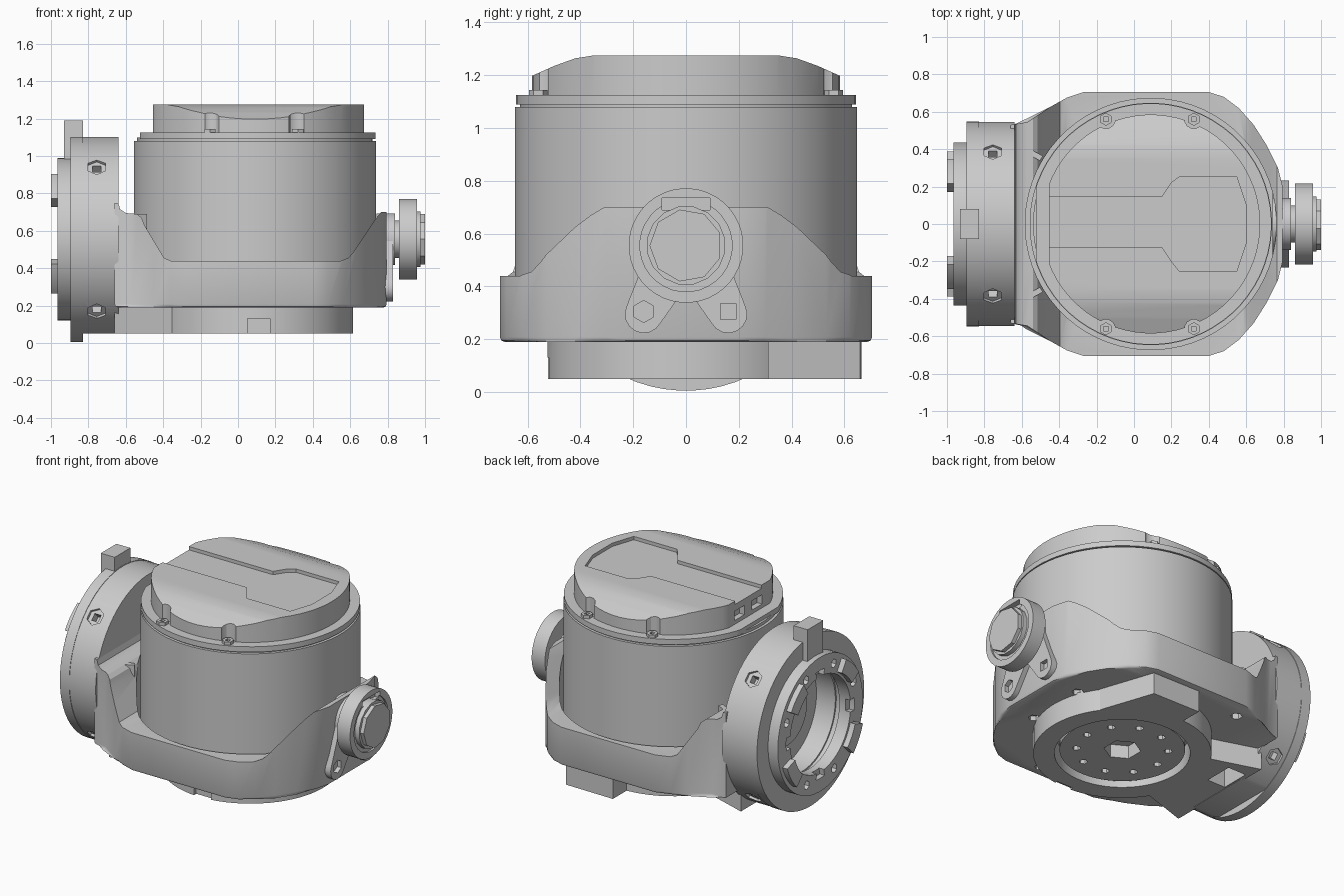
import bpy, bmesh, math
from mathutils import Matrix, Vector

if "Cube" in bpy.data.objects:
    bpy.data.objects.remove(bpy.data.objects["Cube"])

grey = bpy.data.materials.new("machined_grey")
grey.use_nodes = True
grey.diffuse_color = (0.6, 0.6, 0.6, 1)
grey.node_tree.nodes["Principled BSDF"].inputs["Base Color"].default_value = (0.6, 0.6, 0.6, 1)

DX = 0.09      # drum axis x
HZ = 0.555     # height of the side joint axis


def circle(a, b, r, n=64):
    return [(a + r * math.cos(math.tau * (i + 0.5) / n), b + r * math.sin(math.tau * (i + 0.5) / n))
            for i in range(n)]


def arc_band(a, b, r0, r1, mid, half, n=8):
    angles = [math.radians(mid - half + 2 * half * i / n) for i in range(n + 1)]
    outer = [(a + r1 * math.cos(t), b + r1 * math.sin(t)) for t in angles]
    inner = [(a + r0 * math.cos(t), b + r0 * math.sin(t)) for t in reversed(angles)]
    return outer + inner


def mirrored(half):
    return half + [(x, -y) for x, y in reversed(half)]


def prism(name, pts, axis, lo, hi, bevel=0, matrix=None):
    """Extrude a flat outline along one axis."""
    place = {"x": lambda a, b, c: (c, a, b), "y": lambda a, b, c: (a, c, b),
             "z": lambda a, b, c: (a, b, c)}[axis]
    bm = bmesh.new()
    low = [bm.verts.new(place(a, b, lo)) for a, b in pts]
    high = [bm.verts.new(place(a, b, hi)) for a, b in pts]
    caps = [bm.faces.new(low), bm.faces.new(high)]
    for i in range(len(pts)):
        j = (i + 1) % len(pts)
        bm.faces.new((low[i], low[j], high[j], high[i]))
    if bevel:
        rim = list({e for f in caps for e in f.edges})
        bmesh.ops.bevel(bm, geom=rim, offset=bevel, segments=2, profile=0.5, affect="EDGES")
    bmesh.ops.recalc_face_normals(bm, faces=bm.faces)
    if matrix:
        bm.transform(matrix)
    mesh = bpy.data.meshes.new(name)
    bm.to_mesh(mesh)
    bm.free()
    mesh.materials.append(grey)
    obj = bpy.data.objects.new(name, mesh)
    bpy.context.collection.objects.link(obj)
    return obj


def box(name, x0, x1, y0, y1, z0, z1):
    return prism(name, [(x0, y0), (x1, y0), (x1, y1), (x0, y1)], "z", z0, z1)


def combine(obj, other, op="DIFFERENCE"):
    mod = obj.modifiers.new("combine", "BOOLEAN")
    mod.operation, mod.solver, mod.object = op, "EXACT", other
    dg = bpy.context.evaluated_depsgraph_get()
    mesh = bpy.data.meshes.new_from_object(obj.evaluated_get(dg))
    obj.modifiers.clear()
    obj.data = mesh
    bpy.data.objects.remove(other)


def cut(obj, pts, axis, lo, hi, matrix=None):
    combine(obj, prism("cutter", pts, axis, lo, hi, matrix=matrix))


# Drum and its lip
prism("drum", circle(DX, 0, 0.648), "z", 0.22, 1.08)
prism("drum_groove", circle(DX, 0, 0.63), "z", 1.07, 1.1)
lip = prism("drum_lip", circle(DX, 0, 0.645), "z", 1.09, 1.125)
combine(lip, box("cutter", -0.7, -0.525, -0.5, 0.5, 1, 1.2))

# Domed cap with a key shaped recess and screw notches
cap = prism("cap", circle(DX, 0, 0.585), "z", 1.115, 1.4)
dome = [(0.7, 1.1), (0.7, 1.16), (0.585, 1.197), (0.5, 1.235), (0.42, 1.264), (0.35, 1.275)]
combine(cap, prism("cutter", dome + [(-y, z) for y, z in reversed(dome)], "x", -0.455, 0.8), "INTERSECT")
key = [(-0.6, 0.145), (0.15, 0.145), (0.2, 0.22), (0.24, 0.25), (0.55, 0.25), (0.6, 0.1),
       (0.6, -0.1), (0.55, -0.25), (0.24, -0.25), (0.2, -0.2), (0.15, -0.125), (-0.6, -0.125)]
cut(cap, key, "z", 1.253, 1.4)
for y in (-0.08, 0.1):
    combine(cap, box("cutter", -0.6, -0.42, y - 0.05, y + 0.05, 1.15, 1.21))
for x in (-0.15, 0.32):
    for s in (-1, 1):
        cut(cap, circle(x, s * 0.56, 0.05, 12), "z", 1.1, 1.4)
        screw = prism("cap_screw", circle(x, s * 0.56, 0.035, 6), "z", 1.1, 1.145)
        cut(screw, circle(x, s * 0.56, 0.018, 4), "z", 1.125, 1.2)

# Yoke: plan outline, trimmed by its front profile, hollowed for the drum
plan = mirrored([(-0.66, 0.53), (-0.57, 0.545), (-0.45, 0.625), (-0.36, 0.675), (-0.27, 0.705),
                 (0.4, 0.705), (0.48, 0.68), (0.56, 0.62), (0.64, 0.53), (0.71, 0.42),
                 (0.77, 0.3), (0.795, 0.2)])
yoke = prism("yoke", plan, "z", 0.19, 1.2, bevel=0.018)
profile = [(-0.7, 0.1), (0.9, 0.1), (0.9, 0.7), (0.765, 0.7), (0.74, 0.67), (0.62, 0.49),
           (0.59, 0.455), (0.55, 0.44), (-0.36, 0.44), (-0.395, 0.455), (-0.5, 0.63),
           (-0.515, 0.67), (-0.54, 0.69), (-0.6, 0.695), (-0.63, 0.715), (-0.64, 0.75), (-0.7, 0.75)]
combine(yoke, prism("cutter", profile, "y", -1, 1), "INTERSECT")
cut(yoke, circle(DX, 0, 0.672), "z", 0.26, 1.3)
for s in (-1, 1):      # inner guide tabs
    turn = Matrix.Translation((-0.53, s * 0.37, 0)) @ Matrix.Rotation(s * -0.5, 4, "Z")
    prism("guide_tab", [(-0.06, -0.015), (0.04, -0.015), (0.04, 0.015), (-0.06, 0.015)],
          "z", 0.25, 0.69, matrix=turn)
for x, y in ((0.6, 0.2), (0.6, -0.2), (0.2, 0.62), (0.2, -0.62), (-0.3, 0.58), (-0.3, -0.58)):
    cut(yoke, circle(x, y, 0.035, 6), "z", 0.1, 0.23)

# Bottom mounting ring, stop block and recessed output disc
ring = prism("mount_ring", circle(DX, 0, 0.525), "z", 0.05, 0.2)
cut(ring, circle(DX, 0, 0.4), "z", 0, 0.3)
combine(ring, box("cutter", 0.05, 0.17, -0.6, -0.5, 0, 0.13))
prism("stop_block", [(0.52, 0.31), (0.4, 0.66), (0.06, 0.665), (0.06, 0.45), (0.3, 0.36)], "z", 0.05, 0.2)
disc = prism("output_disc", circle(DX, 0, 0.37), "z", 0.075, 0.2)
cut(disc, circle(DX, 0, 0.11, 6), "z", 0, 0.16)
for i in range(10):
    t = math.tau * i / 10
    cut(disc, circle(DX + 0.27 * math.cos(t), 0.27 * math.sin(t), 0.025, 6), "z", 0, 0.13)
skirt = prism("skirt", [(-0.66, -0.38), (-0.6, -0.36), (-0.35, -0.28), (-0.35, 0.28), (-0.6, 0.36),
                        (-0.66, 0.38)], "z", 0.052, 0.2)
combine(skirt, box("cutter", -0.63, -0.5, 0.08, 0.27, 0, 0.17))

# Round side housing with radial screw sockets
housing = prism("side_housing", circle(0, HZ, 0.547), "x", -0.835, -0.64, bevel=0.012)
combine(housing, box("cutter", -1, 0, -1, 1, -0.2, 0.05))
cut(housing, circle(0, HZ, 0.34), "x", -1, -0.7)
for k in range(4):
    aim = Matrix.Translation((-0.755, 0, HZ)) @ Matrix.Rotation(math.radians(45 + 90 * k), 4, "X")
    cut(housing, circle(0, 0, 0.055, 6), "z", 0.53, 0.7, aim)
    cut(housing, circle(0, 0, 0.032, 4), "z", 0.48, 0.7, aim)
prism("housing_core", circle(0, HZ, 0.2), "x", -0.73, -0.69)

# Coupling flange: wide ring, face ring, key, raised lugs and screws
wide = prism("flange_ring", circle(0, HZ, 0.55), "x", -0.895, -0.828)
cut(wide, circle(0, HZ, 0.35), "x", -1, -0.7)
face = prism("face_ring", circle(0, HZ, 0.436), "x", -0.965, -0.885)
cut(face, circle(0, HZ, 0.31), "x", -1.1, -0.7)
for k in range(8):
    t = math.radians(22 + 45 * k)
    cut(face, circle(0.37 * math.cos(t), HZ + 0.37 * math.sin(t), 0.028, 6), "x", -1.1, -0.92)
for mid in (90, 180, 270, 0):
    cut(face, arc_band(0, HZ, 0.29, 0.35, mid, 7), "x", -1.1, -0.93)
for mid in (45, 135, 212, 328):
    prism("face_lug", arc_band(0, HZ, 0.325, 0.41, mid, 13), "x", -1.0, -0.95)
box("flange_key", -0.93, -0.83, -0.08, 0.08, 0.97, 1.19)

# Pivot knob on the opposite side
prism("pivot_plate", circle(0, HZ, 0.14, 24), "x", 0.74, 0.84)
prism("pivot_neck", circle(0, HZ, 0.1, 24), "x", 0.8, 0.9)
knob = prism("pivot_knob", circle(0, HZ, 0.217, 40), "x", 0.862, 0.957, bevel=0.01)
cut(knob, circle(0, HZ, 0.175, 32), "x", 0.945, 1.1)
combine(knob, box("cutter", 0.92, 1.1, -0.09, 0.09, 0.69, 0.735))
prism("pivot_boss", circle(0, HZ, 0.15, 16), "x", 0.92, 0.975)
prism("pivot_cap", circle(0, HZ, 0.138, 9), "x", 0.96, 1.0)

# Two lugs below the knob, each a slanted bar with a hex socket
for s in (-1, 1):
    start, end = Vector((s * 0.05, 0.5)), Vector((s * 0.16, 0.295))
    along = (end - start).normalized()
    side = Vector((-along.y, along.x))
    tip = [end + 0.072 * (math.cos(t) * side + math.sin(t) * along)
           for t in [math.pi * i / 8 for i in range(9)]]
    pts = [start + side * 0.1] + tip + [start - side * 0.1]
    lug = prism("pivot_lug", [tuple(p) for p in pts], "x", 0.74, 0.828)
    cut(lug, circle(end.x, end.y + 0.01, 0.042, 6 if s < 0 else 4), "x", 0.8, 0.9)

# Smooth round surfaces, keep edges sharp
bpy.ops.object.select_all(action="DESELECT")
for obj in bpy.context.scene.objects:
    if obj.type == "MESH":
        obj.select_set(True)
        bpy.context.view_layer.objects.active = obj
bpy.ops.object.shade_smooth_by_angle(angle=math.radians(30))
